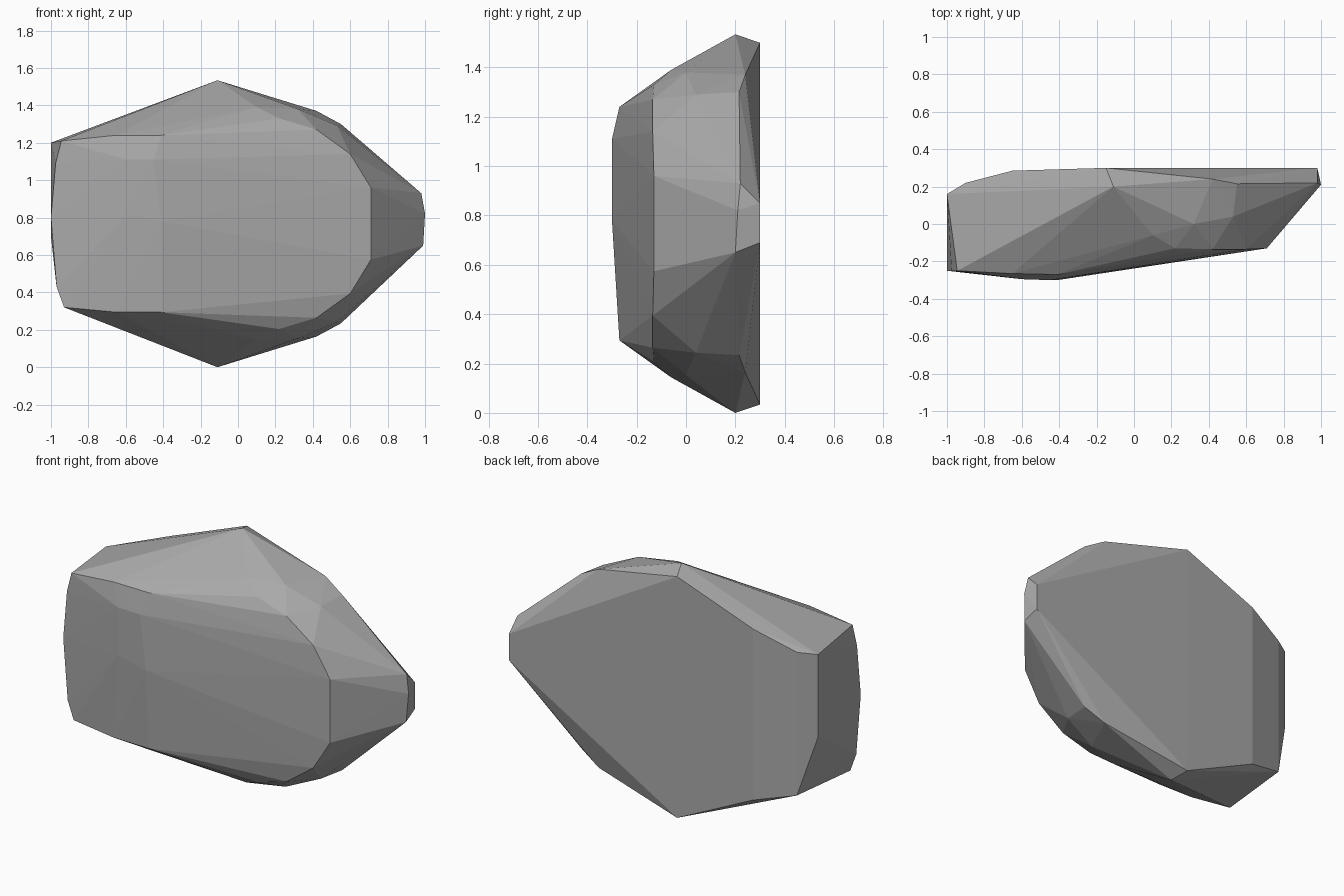
import bpy
import bmesh

MID = 0.767  # height of the plane the rock is roughly mirrored about


def mirrored(points):
    """Return the points together with their copies below the middle plane."""
    return points + [(x, y, 2 * MID - z) for x, y, z in points]


def make_material(name, colour):
    material = bpy.data.materials.new(name)
    material.use_nodes = True
    material.diffuse_color = colour
    shader = next(n for n in material.node_tree.nodes if n.type == "BSDF_PRINCIPLED")
    shader.inputs["Base Color"].default_value = colour
    shader.inputs["Roughness"].default_value = 0.9
    return material


def make_hull(name, corners, material):
    """Wrap a faceted convex stone around the given corners."""
    bm = bmesh.new()
    for corner in corners:
        bm.verts.new(corner)
    hull = bmesh.ops.convex_hull(bm, input=bm.verts[:])
    unused = {g for g in hull["geom_interior"] + hull["geom_unused"]
              if isinstance(g, bmesh.types.BMVert)}
    bmesh.ops.delete(bm, geom=list(unused), context="VERTS")
    bmesh.ops.recalc_face_normals(bm, faces=bm.faces[:])
    mesh = bpy.data.meshes.new(name)
    bm.to_mesh(mesh)
    bm.free()
    mesh.materials.append(material)
    rock = bpy.data.objects.new(name, mesh)
    bpy.context.collection.objects.link(rock)
    return rock


default_cube = bpy.data.objects.get("Cube")
if default_cube:
    bpy.data.objects.remove(default_cube, do_unlink=True)

# Top and bottom peaks
peaks = mirrored([(-0.11, 0.2, 1.534), (-0.15, 0.3, 1.5)])

# Broad front face: rim and slight bulge
front_rim = mirrored([(-0.65, -0.265, 1.24), (-0.41, -0.27, 1.24),
                      (0.22, -0.13, 1.33), (0.42, -0.135, 1.27),
                      (0.6, -0.135, 1.14), (0.71, -0.13, 0.96)])
front_bulge = [(-0.6, -0.295, 1.11), (-0.45, -0.3, 1.11),
               (-0.6, -0.295, 0.82), (-0.41, -0.3, 0.78)]

# Rounded shoulders between the front rim and the narrow end
shoulders = mirrored([(0.1, -0.06, 1.39), (0.32, 0, 1.38), (0.53, 0.04, 1.29),
                      (0.42, 0.24, 1.37), (0.55, 0.215, 1.3)])

# Narrow end
narrow_end = [(0.98, 0.3, 0.85), (0.98, 0.3, 0.69), (0.98, 0.22, 0.93),
              (0.99, 0.2, 0.65), (1, 0.21, 0.82)]

# Blunt end: front edge, then back edge
blunt_end = [(-0.945, -0.25, 1.21), (-0.975, -0.25, 1.09), (-1, -0.25, 0.8),
             (-0.97, -0.25, 0.43), (-0.93, -0.25, 0.32),
             (-1, 0.16, 1.2), (-1, 0.16, 0.7)]

# Back face where it curves toward the blunt end
back_curve = [(-0.65, 0.285, 1.31), (-0.65, 0.285, 0.27),
              (-0.9, 0.22, 1.21), (-0.9, 0.22, 0.34)]

stone = make_material("stone grey", (0.4, 0.4, 0.4, 1))
corners = (peaks + front_rim + front_bulge + shoulders
           + narrow_end + blunt_end + back_curve)
make_hull("rock", corners, stone)
